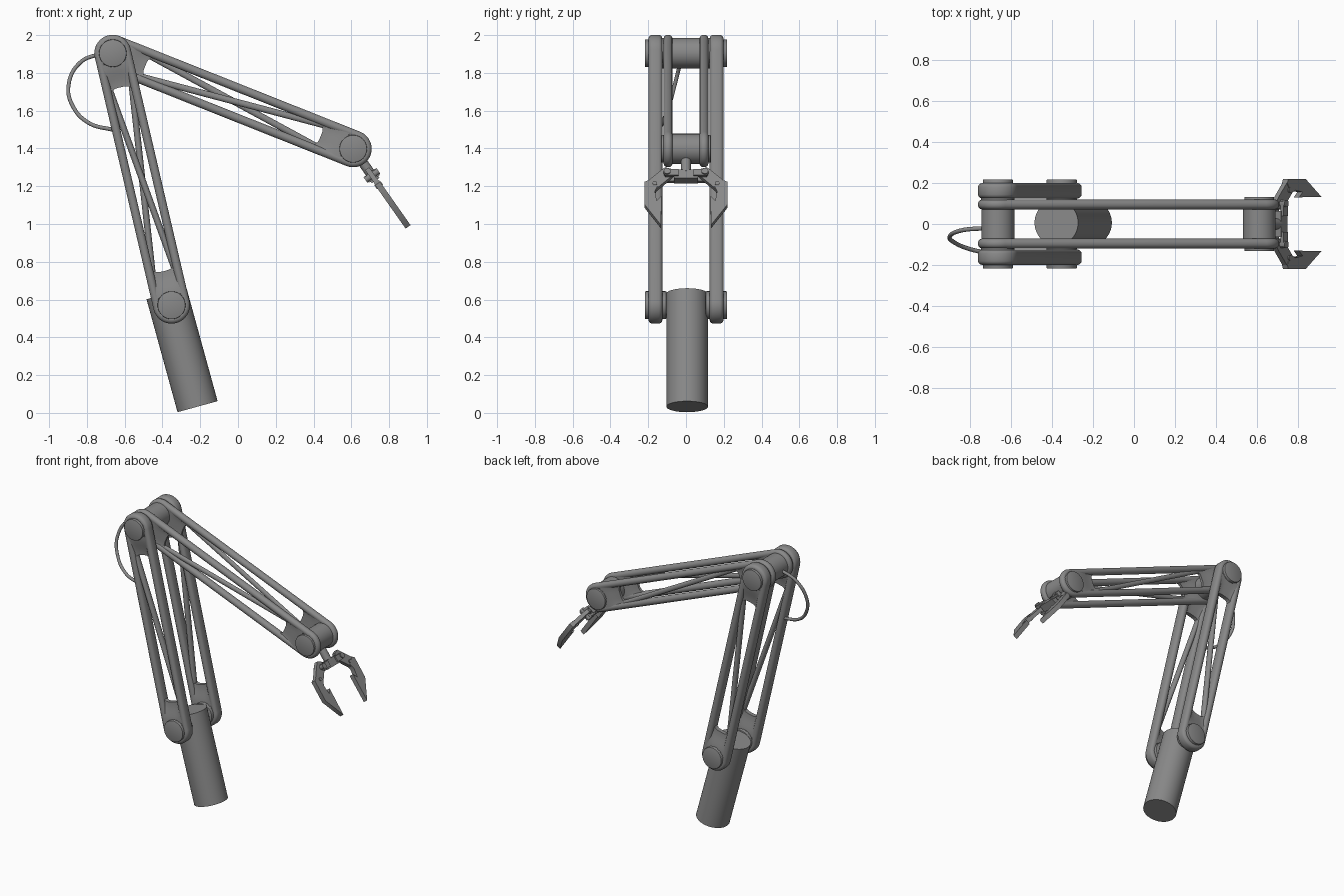
import bpy, bmesh, math
from mathutils import Matrix, Vector

if "Cube" in bpy.data.objects:
    bpy.data.objects.remove(bpy.data.objects["Cube"])

SHOULDER = Vector((-0.352, 0, 0.57))
ELBOW = Vector((-0.663, 0, 1.904))
WRIST = Vector((0.61, 0, 1.398))
R, RAIL = 0.098, 0.023          # arm end radius, rail half width

# Dark grey paint
paint = bpy.data.materials.new("dark_grey")
paint.diffuse_color = (0.25, 0.25, 0.25, 1)
paint.use_nodes = True
paint.node_tree.nodes["Principled BSDF"].inputs["Base Color"].default_value = paint.diffuse_color


def frame(a, direction):
    """Local x along direction, y stays world y."""
    x = direction.normalized()
    y = Vector((0, 1, 0))
    z = x.cross(y)
    m = Matrix((x, y, z)).transposed().to_4x4()
    m.translation = a
    return m


def finish(bm, name, mat=None):
    bmesh.ops.recalc_face_normals(bm, faces=bm.faces)
    me = bpy.data.meshes.new(name)
    bm.to_mesh(me)
    bm.free()
    me.materials.append(paint)
    ob = bpy.data.objects.new(name, me)
    if mat:
        ob.matrix_world = mat
    bpy.context.collection.objects.link(ob)
    return ob


def add_rod(bm, p, q, r, seg=32, flat=1.0, bevel=0.0):
    """Capped cylinder between two points, optionally squashed in y."""
    p, q = Vector(p), Vector(q)
    d = q - p
    m = Matrix.Translation((p + q) / 2) @ Matrix.Diagonal((1, flat, 1, 1)) @ d.to_track_quat('Z', 'Y').to_matrix().to_4x4()
    vs = bmesh.ops.create_cone(bm, cap_ends=True, segments=seg, radius1=r, radius2=r,
                               depth=d.length, matrix=m)['verts']
    if bevel:
        rims = {e for v in vs for e in v.link_edges if any(len(f.verts) > 4 for f in e.link_faces)}
        bmesh.ops.bevel(bm, geom=list(rims), offset=bevel, segments=2, profile=0.5, affect='EDGES')


def rod(name, p, q, r, seg=48, bevel=0.0):
    bm = bmesh.new()
    add_rod(bm, p, q, r, seg, bevel=bevel)
    return finish(bm, name)


def add_box(bm, c, s):
    bmesh.ops.create_cube(bm, size=1, matrix=Matrix.Translation(c) @ Matrix.Diagonal((*s, 1)))


def add_loop(bm, L, h):
    """Rounded rail swept around a long stadium path."""
    r, rings = R - RAIL, []
    for c, start in ((L, -90), (0, 90)):
        for i in range(25):
            a = math.radians(start + i * 7.5)
            n = Vector((math.cos(a), 0, math.sin(a)))
            ring = []
            for j in range(16):
                b = 2 * math.pi * (j + 0.5) / 16
                y = math.copysign(h - RAIL, math.sin(b)) + RAIL * math.sin(b)
                p = Vector((c, 0, 0)) + n * (r + RAIL * math.cos(b))
                ring.append(bm.verts.new((p.x, y, p.z)))
            rings.append(ring)
    for i, A in enumerate(rings):
        B = rings[(i + 1) % len(rings)]
        for j in range(16):
            k = (j + 1) % 16
            bm.faces.new((A[j], A[k], B[k], B[j]))


def add_web(bm, x0, sgn, h):
    """Web that thins from the hub to the window, with a rounded window end."""
    nu, nt, sides = 7, 13, []
    for side in (1, -1):
        g = []
        for i in range(nu):
            u = i / (nu - 1)
            row = []
            for j in range(nt):
                t = 2 * j / (nt - 1) - 1
                end = 0.185 + 0.06 * t ** 4
                s = 0.05 + (end - 0.05) * u
                th = h * (0.97 - 0.6 * (3 * u * u - 2 * u ** 3) * (1 - 0.4 * t ** 4))
                row.append(bm.verts.new((x0 + sgn * s, side * th, t * (R - RAIL))))
            g.append(row)
        for i in range(nu - 1):
            for j in range(nt - 1):
                bm.faces.new((g[i][j], g[i + 1][j], g[i + 1][j + 1], g[i][j + 1]))
        sides.append(g)
    A, B = sides
    rim = [(i, 0) for i in range(nu)] + [(nu - 1, j) for j in range(1, nt)] \
        + [(i, nt - 1) for i in range(nu - 2, -1, -1)] + [(0, j) for j in range(nt - 2, 0, -1)]
    for (i, j), (k, l) in zip(rim, rim[1:] + rim[:1]):
        bm.faces.new((A[i][j], A[k][l], B[k][l], B[i][j]))


def arm_side(name, a, b, y, h, brace):
    L = (b - a).length
    bm = bmesh.new()
    add_loop(bm, L, h)
    for x0, sgn in ((0, 1), (L, -1)):
        add_rod(bm, (x0, -h, 0), (x0, h, 0), R - RAIL, 48)
        add_web(bm, x0, sgn, h)
    # one diagonal brace per side, opposite slopes front and back
    add_rod(bm, (0.17, 0, brace * 0.062), (L - 0.17, 0, -brace * 0.062), 0.017, 16, flat=h / 0.03)
    return finish(bm, name, frame(a + Vector((0, y, 0)), b - a))


# Base post
axis = Vector((-0.265, 0, 0.964)).normalized()
foot = Vector((-0.214, 0.006, 0.033))
rod("base_post", foot, foot + axis * 0.62, 0.11, 64)

# Arms
for side, y in (("front", -1), ("back", 1)):
    arm_side("upper_arm_" + side, ELBOW, SHOULDER, y * 0.162, 0.0375, y)
    arm_side("forearm_" + side, ELBOW, WRIST, y * 0.095, 0.024, y)

# Joint pins, sleeves and washers
Y = Vector((0, 1, 0))
for name, c, half in (("elbow", ELBOW, 0.217), ("wrist", WRIST, 0.132)):
    rod(name + "_pin", c - Y * half, c + Y * half, 0.073, bevel=0.004)
    rod(name + "_sleeve", c - Y * 0.073, c + Y * 0.073, 0.08)
for side in (-1, 1):
    rod("shoulder_pin", SHOULDER + Y * side * 0.104, SHOULDER + Y * side * 0.217, 0.074, bevel=0.004)
    rod("elbow_washer", ELBOW + Y * side * 0.115, ELBOW + Y * side * 0.13, 0.082)

# Elbow cable
cu = bpy.data.curves.new("cable", 'CURVE')
cu.dimensions, cu.bevel_depth, cu.bevel_resolution = '3D', 0.0105, 4
cu.materials.append(paint)
path = [(-0.72, -0.02, 1.905), (-0.835, -0.03, 1.855), (-0.897, -0.06, 1.735),
        (-0.875, -0.09, 1.625), (-0.79, -0.125, 1.535), (-0.655, -0.15, 1.497)]
sp = cu.splines.new('BEZIER')
sp.bezier_points.add(len(path) - 1)
for bp, co in zip(sp.bezier_points, path):
    bp.co = co
    bp.handle_left_type = bp.handle_right_type = 'AUTO'
bpy.context.collection.objects.link(bpy.data.objects.new("cable", cu))

# Gripper, built flat with x pointing away from the wrist
grip = frame(WRIST, Vector((0.575, 0, -0.818)))
bm = bmesh.new()
add_rod(bm, (0.05, 0, 0), (0.16, 0, 0), 0.026, 24)
add_box(bm, (0.178, 0, 0), (0.055, 0.125, 0.05))
for y in (-1, 1):
    for z in (-1, 1):
        add_box(bm, (0.175, y * 0.075, z * 0.027), (0.04, 0.07, 0.016))
finish(bm, "gripper_palm", grip)

LINK = [(.14, .075), (.128, .11), (.15, .135), (.235, .22), (.27, .16), (.195, .085), (.175, .07)]
JAW = [(.215, .2), (.225, .22), (.37, .22), (.505, .132), (.315, .13), (.345, .155), (.285, .165), (.25, .15)]
for side, sy in (("front", -1), ("back", 1)):
    bm = bmesh.new()
    for outline, th in ((LINK, 0.026), (JAW, 0.032)):
        f = bm.faces.new([bm.verts.new((x, sy * y, -th / 2)) for x, y in outline])
        top = bmesh.ops.extrude_face_region(bm, geom=[f])['geom']
        bmesh.ops.translate(bm, verts=[v for v in top if isinstance(v, bmesh.types.BMVert)],
                            vec=(0, 0, th))
    # pivot pin and link bolt
    add_rod(bm, (.172, sy * .1, -.042), (.172, sy * .1, .042), 0.018, 20)
    add_rod(bm, (.235, sy * .165, -.02), (.235, sy * .165, .02), 0.012, 16)
    finish(bm, "gripper_finger_" + side, grip)

# Smooth shading with sharp edges kept
bpy.ops.object.select_all(action='DESELECT')
for ob in bpy.context.scene.objects:
    if ob.type == 'MESH':
        ob.select_set(True)
        bpy.context.view_layer.objects.active = ob
bpy.ops.object.shade_smooth_by_angle(angle=math.radians(35))
